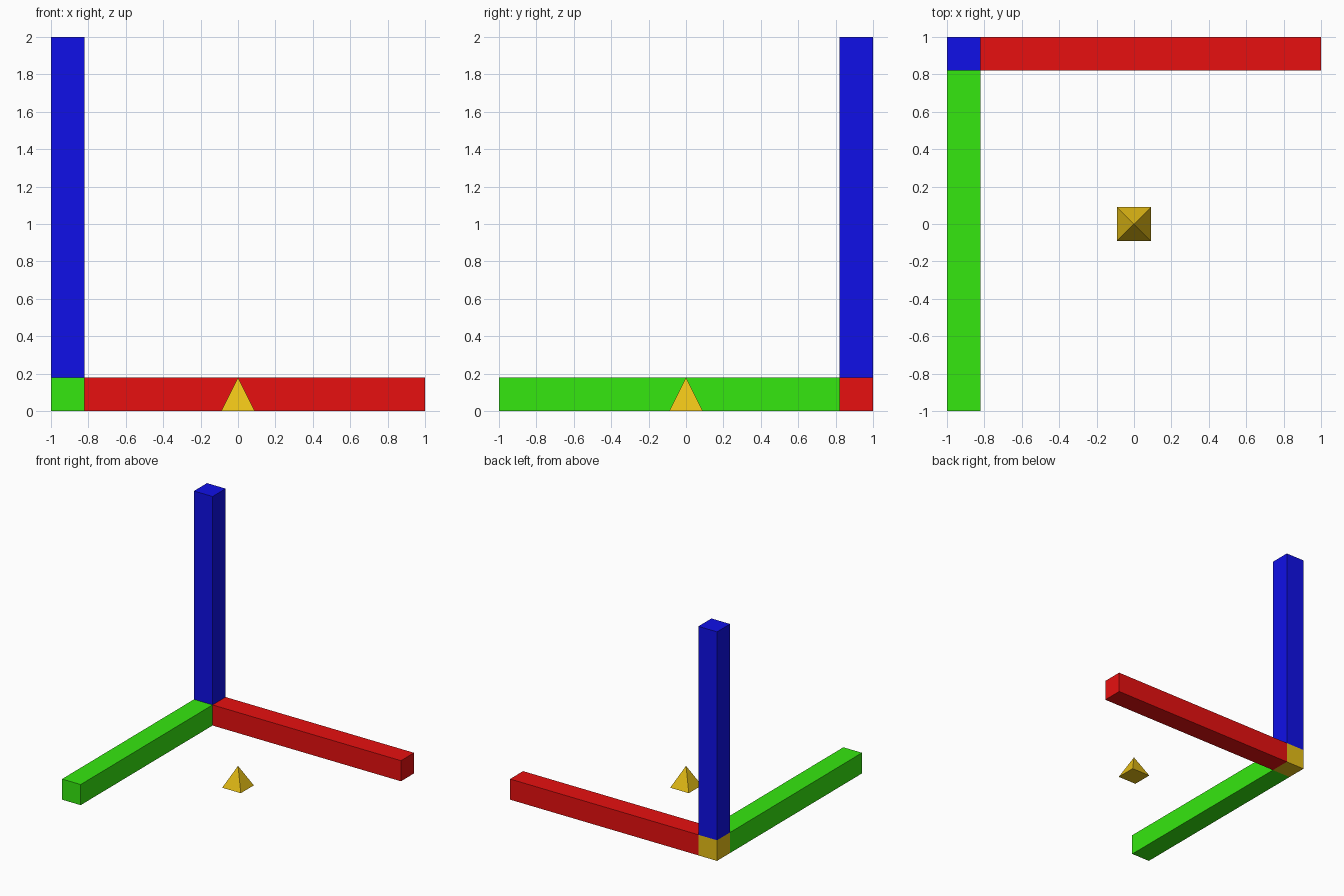
import bpy
import math

if "Cube" in bpy.data.objects:
    bpy.data.objects.remove(bpy.data.objects["Cube"])

W = 0.18  # bar thickness


def material(name, rgb):
    m = bpy.data.materials.new(name)
    m.diffuse_color = (*rgb, 1.0)
    m.use_nodes = True
    m.node_tree.nodes["Principled BSDF"].inputs["Base Color"].default_value = m.diffuse_color
    return m


red = material("red", (0.80, 0.005, 0.005))
green = material("green", (0.036, 0.80, 0.005))
blue = material("blue", (0.005, 0.005, 0.80))
yellow = material("yellow", (0.80, 0.52, 0.008))


def box(name, lo, hi, mat):
    """Box spanning two opposite corners."""
    centre = [(a + b) / 2 for a, b in zip(lo, hi)]
    bpy.ops.mesh.primitive_cube_add(size=1, location=centre)
    ob = bpy.context.object
    ob.name = name
    ob.scale = [b - a for a, b in zip(lo, hi)]
    bpy.ops.object.transform_apply(location=False, rotation=False, scale=True)
    ob.data.materials.append(mat)


# corner block and the three axis bars that meet at it
box("corner_block", (-1, 1 - W, 0), (-1 + W, 1, W), yellow)
box("x_bar", (-1 + W, 1 - W, 0), (1, 1, W), red)
box("y_bar", (-1, -1, 0), (-1 + W, 1 - W, W), green)
box("z_bar", (-1, 1 - W, W), (-1 + W, 1, 2), blue)

# small square pyramid marking the centre
bpy.ops.mesh.primitive_cone_add(vertices=4, radius1=W / math.sqrt(2), radius2=0,
                                depth=W, location=(0, 0, W / 2),
                                rotation=(0, 0, math.pi / 4))
pyramid = bpy.context.object
pyramid.name = "centre_pyramid"
pyramid.data.materials.append(yellow)
